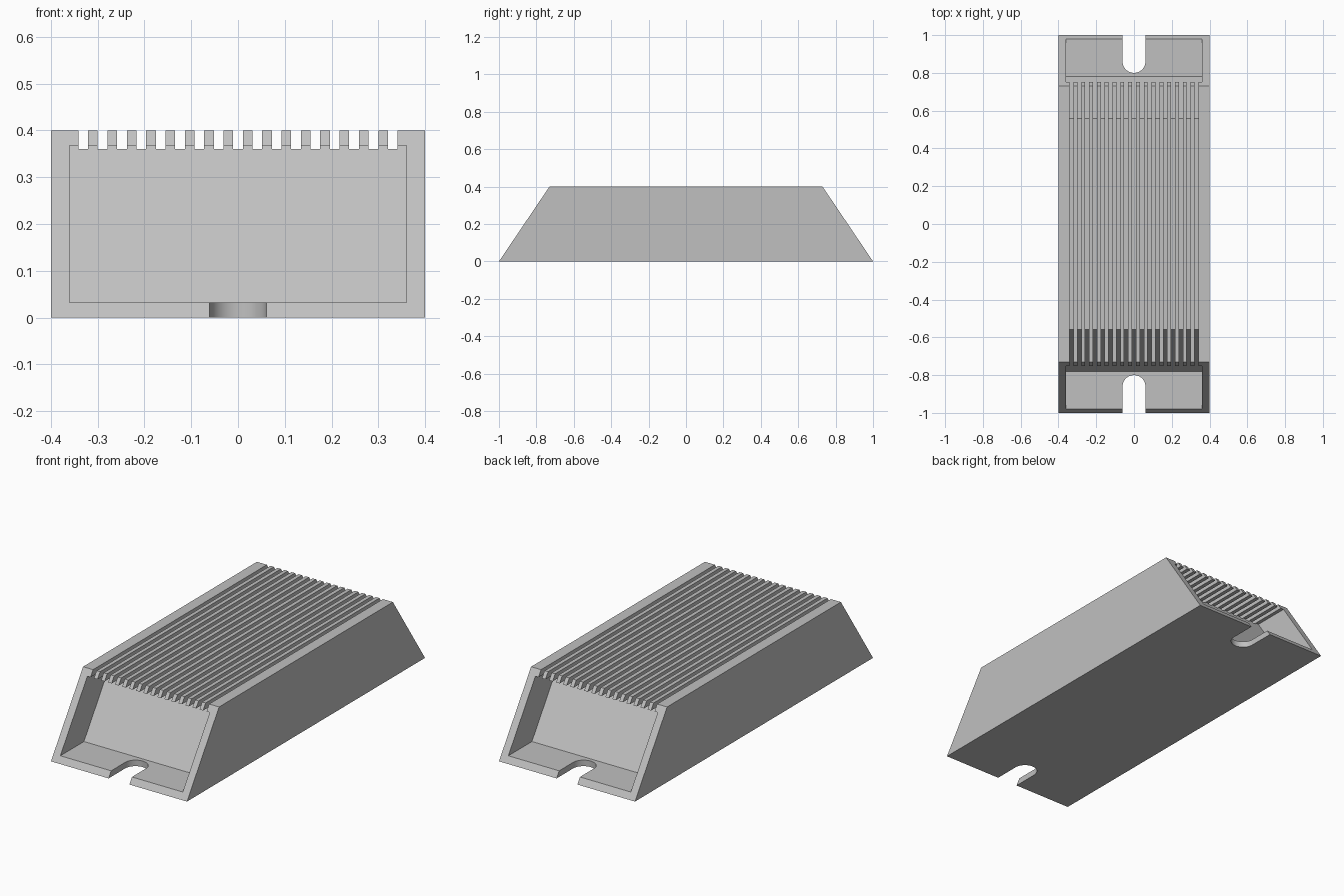
import bpy
import bmesh
from math import pi, cos, sin
from mathutils import Vector

cube = bpy.data.objects.get("Cube")
if cube:
    bpy.data.objects.remove(cube, do_unlink=True)

HALF_W, HEIGHT, TOP_Y = 0.4, 0.4, 0.73
SLOPE = (1 - TOP_Y) / HEIGHT          # inward lean of the end faces
FIN_COUNT, FIN_SPAN, GROOVE_W = 17, 0.331, 0.0208

grey = bpy.data.materials.new("aluminium_grey")
grey.diffuse_color = (0.53, 0.53, 0.53, 1)
grey.use_nodes = True
grey.node_tree.nodes["Principled BSDF"].inputs["Base Color"].default_value = (0.53, 0.53, 0.53, 1)


def prism(name, points, direction):
    """Extrude a closed polygon along a direction."""
    bm = bmesh.new()
    face = bm.faces.new([bm.verts.new(p) for p in points])
    new = bmesh.ops.extrude_face_region(bm, geom=[face])["geom"]
    bmesh.ops.translate(bm, vec=Vector(direction),
                        verts=[v for v in new if isinstance(v, bmesh.types.BMVert)])
    bmesh.ops.recalc_face_normals(bm, faces=bm.faces)
    mesh = bpy.data.meshes.new(name)
    bm.to_mesh(mesh)
    bm.free()
    mesh.materials.append(grey)
    obj = bpy.data.objects.new(name, mesh)
    bpy.context.collection.objects.link(obj)
    return obj


def side_prism(name, profile, half_width, x=0):
    """Extrude a (y, z) side profile across the width."""
    return prism(name, [(x - half_width, y, z) for y, z in profile], (2 * half_width, 0, 0))


def cut(target, cutter):
    cutter.hide_render = True
    mod = target.modifiers.new("cut", 'BOOLEAN')
    mod.operation, mod.solver, mod.object = 'DIFFERENCE', 'EXACT', cutter
    bpy.context.view_layer.objects.active = target
    bpy.ops.object.modifier_apply(modifier=mod.name)
    bpy.data.objects.remove(cutter, do_unlink=True)


# Sloped-end housing
body = side_prism("finned_housing",
                  [(-1, 0), (1, 0), (TOP_Y, HEIGHT), (-TOP_Y, HEIGHT)], HALF_W)

for s in (-1, 1):
    # End pocket, its back wall parallel to the sloped end
    low, high, back = 0.032, 0.368, 0.78
    cut(body, side_prism("pocket_cutter", [
        (s * back, low), (s * 1.3, low), (s * 1.3, high),
        (s * (back - SLOPE * (high - low)), high)], 0.36))
    # Round-ended mounting slot through the floor
    r, centre = 0.061, 0.861
    arc = [(r * cos(pi * i / 24), s * (centre - r * sin(pi * i / 24)), -0.1) for i in range(25)]
    cut(body, prism("slot_cutter", arc + [(-r, s * 1.2, -0.1), (r, s * 1.2, -0.1)], (0, 0, 0.2)))

# Lengthwise grooves that leave the cooling fins
for i in range(FIN_COUNT):
    x = -FIN_SPAN + 2 * FIN_SPAN * i / (FIN_COUNT - 1)
    cut(body, side_prism("groove_cutter",
                         [(-1.1, 0.36), (1.1, 0.36), (1.1, 0.5), (-1.1, 0.5)], GROOVE_W / 2, x))

# Smooth slot ends, sharp edges elsewhere
bpy.ops.object.select_all(action='DESELECT')
body.select_set(True)
bpy.context.view_layer.objects.active = body
bpy.ops.object.shade_smooth_by_angle(angle=pi / 6)
